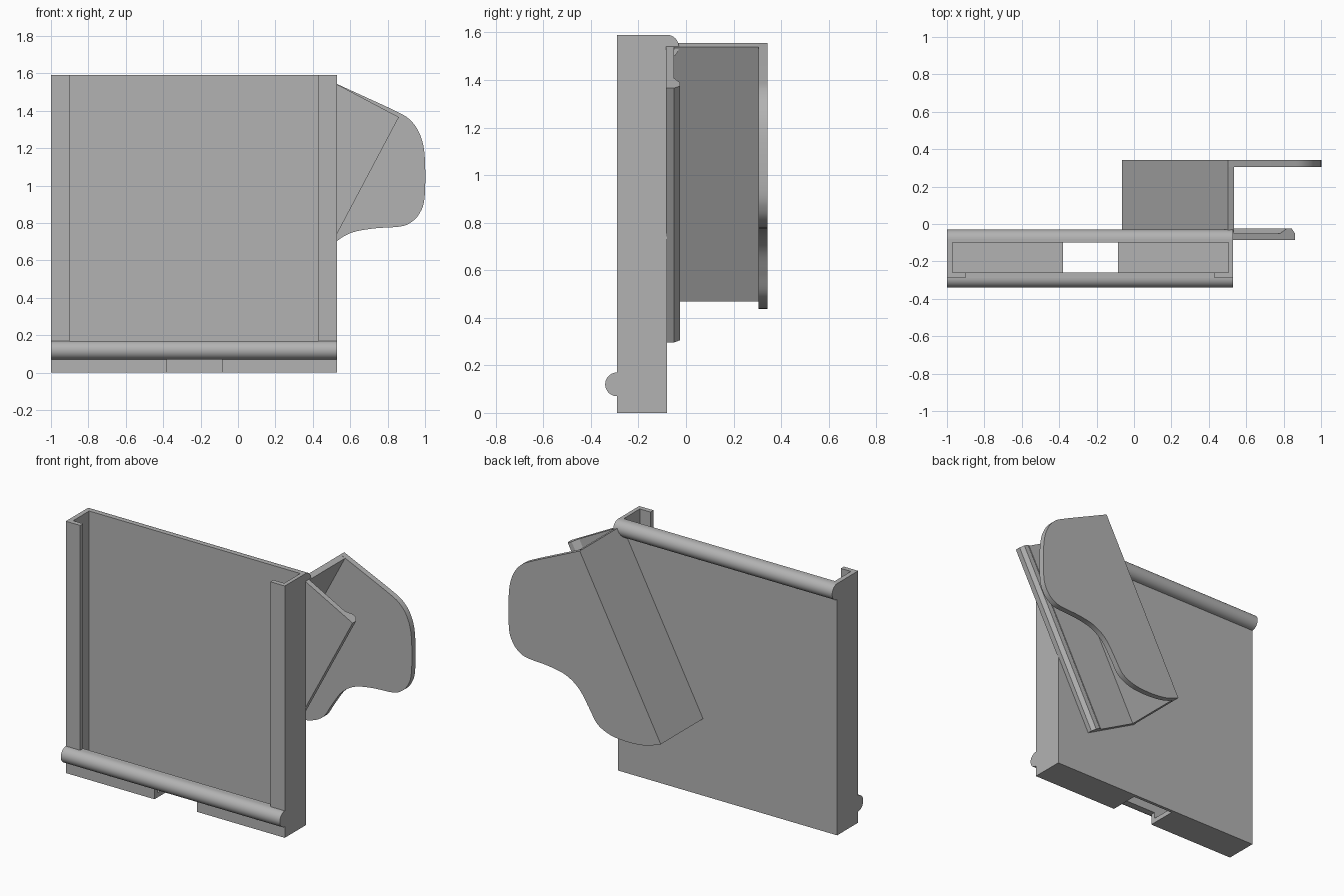
import bpy, bmesh, math
from mathutils import Matrix, Vector

if "Cube" in bpy.data.objects:
    bpy.data.objects.remove(bpy.data.objects["Cube"], do_unlink=True)

grey = bpy.data.materials.new("plain grey")
grey.use_nodes = True
COLOUR = (0.45, 0.45, 0.45, 1)
grey.diffuse_color = COLOUR
grey.node_tree.nodes["Principled BSDF"].inputs["Base Color"].default_value = COLOUR


def finish(name, bm, smooth=False):
    bmesh.ops.recalc_face_normals(bm, faces=bm.faces)
    mesh = bpy.data.meshes.new(name)
    bm.to_mesh(mesh)
    bm.free()
    mesh.materials.append(grey)
    obj = bpy.data.objects.new(name, mesh)
    bpy.context.collection.objects.link(obj)
    bpy.ops.object.select_all(action='DESELECT')
    obj.select_set(True)
    bpy.context.view_layer.objects.active = obj
    if smooth:
        bpy.ops.object.shade_smooth_by_angle(angle=math.radians(30))
    return obj


def box(name, low, high):
    low, high = Vector(low), Vector(high)
    bm = bmesh.new()
    bmesh.ops.create_cube(bm, size=1, matrix=Matrix.Translation((low + high) / 2)
                          @ Matrix.Diagonal((*(high - low), 1)))
    return finish(name, bm)


def prism(name, outline, sweep, smooth=False):
    bm = bmesh.new()
    face = bm.faces.new([bm.verts.new(p) for p in outline])
    ext = bmesh.ops.extrude_face_region(bm, geom=[face], use_keep_orig=True)
    verts = [g for g in ext["geom"] if isinstance(g, bmesh.types.BMVert)]
    bmesh.ops.translate(bm, verts=verts, vec=sweep)
    return finish(name, bm, smooth)


def cut(target, low, high):
    cutter = box("cutter", low, high)
    cutter.hide_render = True
    mod = target.modifiers.new("cut", 'BOOLEAN')
    mod.operation, mod.solver, mod.object = 'DIFFERENCE', 'EXACT', cutter
    bpy.context.view_layer.objects.active = target
    bpy.ops.object.modifier_apply(modifier=mod.name)
    bpy.data.objects.remove(cutter, do_unlink=True)


def spline(points, steps=6):
    # smooth curve through the points
    p = [Vector(q) for q in points]
    p = [2 * p[0] - p[1]] + p + [2 * p[-1] - p[-2]]
    out = []
    for a, b, c, d in zip(p, p[1:], p[2:], p[3:]):
        for i in range(steps):
            t = i / steps
            out.append(0.5 * (2 * b + (c - a) * t + (2 * a - 5 * b + 4 * c - d) * t * t
                              + (3 * b - a - 3 * c + d) * t ** 3))
    return out + [p[-2]]


# Tray: open-topped shell with a front window and a bottom notch
LEFT, RIGHT, FRONT, BACK, TOP = -1, 0.53, -0.29, -0.08, 1.59
tray = box("tray", (LEFT, FRONT, 0), (RIGHT, BACK, TOP))
cut(tray, (-0.97, -0.26, 0.03), (0.505, -0.10, 2))
cut(tray, (-0.9, -0.5, 0.17), (0.43, -0.2, 2))
cut(tray, (-0.38, -0.5, -0.1), (-0.085, -0.10, 0.07))


# Half-round beads along the front bottom and the back top
def bead(name, y, z, side, radius=0.05, n=20):
    arc = [math.pi * (i / n - 0.5) for i in range(n + 1)]
    prism(name, [(LEFT, y + side * radius * math.cos(a), z + radius * math.sin(a)) for a in arc],
          (RIGHT - LEFT, 0, 0), True)


bead("front_bead", FRONT, 0.12, -1)
bead("back_bead", BACK, 1.54, 1)

# Tilted clip frame: u runs across, v runs down its length
TILT = math.radians(27.9)
U = Vector((math.cos(TILT), 0, -math.sin(TILT)))
DOWN = Vector((-math.sin(TILT), 0, -math.cos(TILT))) * 1.21
CORNER = Vector((0.503, 0, 1.555))


def across(profile):
    return [CORNER + U * u + Vector((0, y, 0)) for u, y in profile]


# Channel: side web and front jaw with a raised gripping ridge
prism("clip_channel", across([(0, 0.305), (0, -0.085), (0.404, -0.085), (0.404, -0.05),
                              (0.385, -0.025), (0.355, -0.025), (0.315, -0.05),
                              (0.035, -0.05), (0.035, 0.305)]), DOWN)

# Back paddle with a rounded, waisted outline
edge = spline([(0.82, 1.41), (0.91, 1.36), (0.97, 1.28), (0.998, 1.16), (0.998, 0.94),
               (0.97, 0.85), (0.92, 0.8), (0.86, 0.78), (0.72, 0.77), (0.6, 0.745),
               (0.51, 0.685), (0.44, 0.585), (0.38, 0.495), (0.29, 0.45), (0.18, 0.438),
               (0.09, 0.442), (0.02, 0.453)])
end = CORNER + DOWN
outline = [(CORNER.x, CORNER.z)] + [tuple(q) for q in edge] + [(end.x, end.z)]
prism("back_paddle", [(x, 0.305, z) for x, z in outline], (0, 0.037, 0), True)
